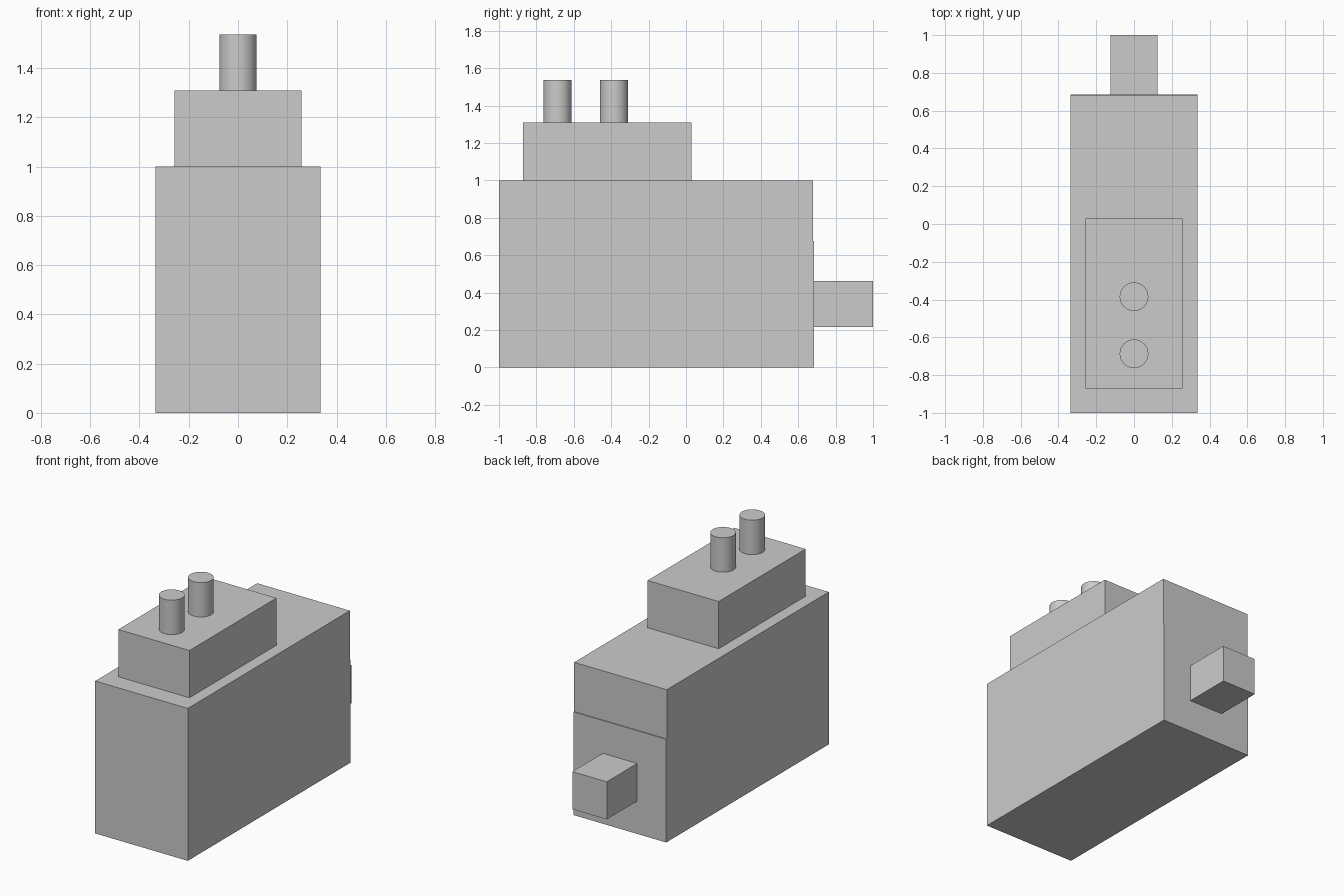
import bpy, bmesh

if "Cube" in bpy.data.objects:
    bpy.data.objects.remove(bpy.data.objects["Cube"])


def box(name, x, y, z):
    """Axis-aligned box from (min, max) ranges."""
    bpy.ops.mesh.primitive_cube_add(size=1)
    o = bpy.context.object
    o.name = name
    for v in o.data.vertices:
        v.co = [r[0] if c < 0 else r[1] for c, r in zip(v.co, (x, y, z))]
    return o


def post(name, y):
    """Round post standing on the upper block."""
    bpy.ops.mesh.primitive_cylinder_add(vertices=32, radius=0.076, depth=0.226,
                                        location=(0, y, 1.423))
    bpy.context.object.name = name
    bpy.ops.object.shade_smooth_by_angle()


# Main body: side profile with a tiny ledge at the back, extruded across x
profile = [(-1, 0), (0.685, 0), (0.685, 0.677), (0.679, 0.677), (0.679, 1), (-1, 1)]
bm = bmesh.new()
face = bm.faces.new([bm.verts.new((-0.336, y, z)) for y, z in profile])
ext = bmesh.ops.extrude_face_region(bm, geom=[face])
bmesh.ops.translate(bm, vec=(0.672, 0, 0),
                    verts=[g for g in ext["geom"] if isinstance(g, bmesh.types.BMVert)])
bmesh.ops.recalc_face_normals(bm, faces=bm.faces)
mesh = bpy.data.meshes.new("main_body")
bm.to_mesh(mesh)
bm.free()
bpy.context.collection.objects.link(bpy.data.objects.new("main_body", mesh))

# Upper block and rear stub
box("upper_block", (-0.258, 0.258), (-0.872, 0.03), (1.0, 1.31))
box("rear_stub", (-0.125, 0.125), (0.685, 1.0), (0.215, 0.462))

# Two posts on top
post("front_post", -0.687)
post("rear_post", -0.385)
